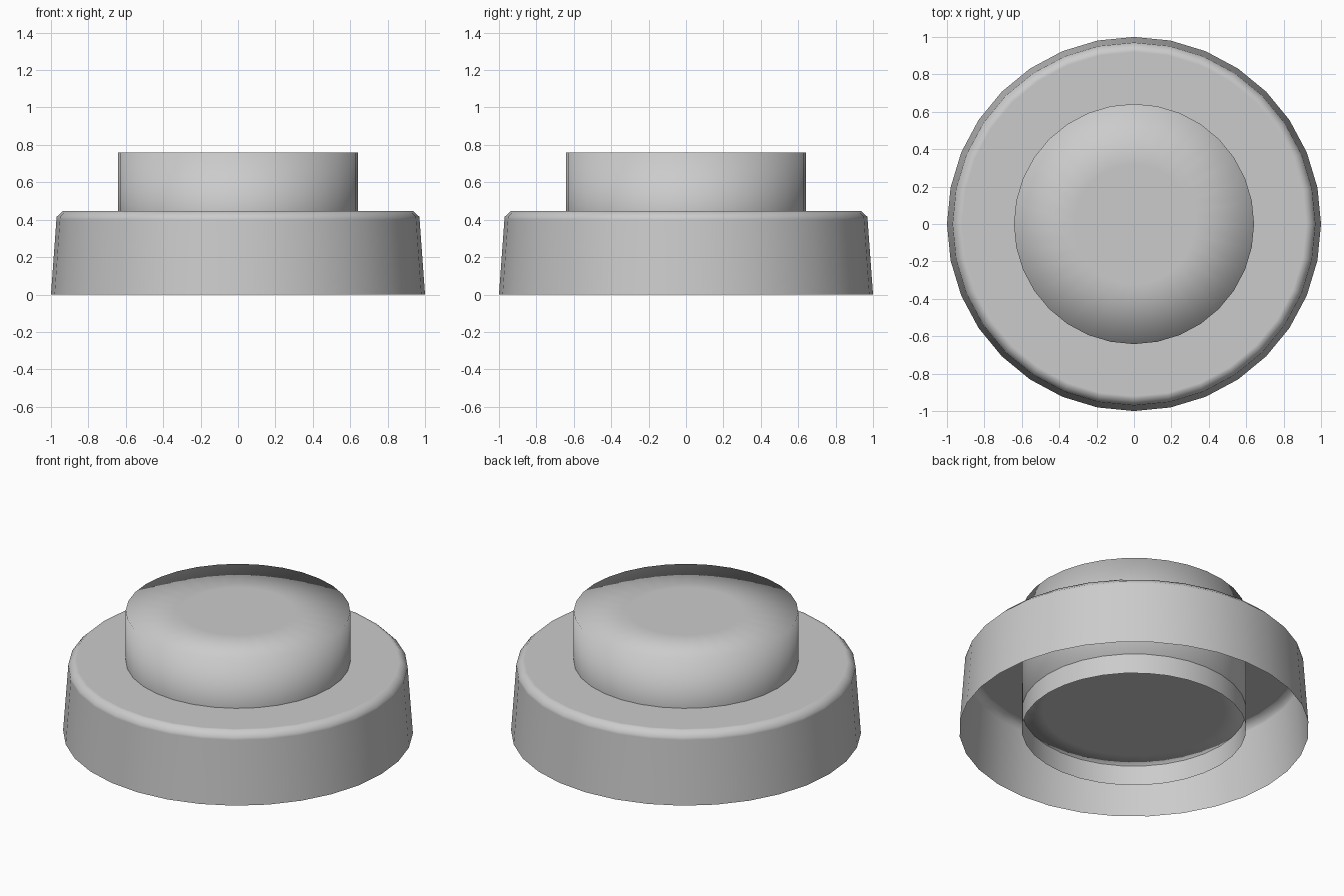
import bpy, bmesh
from math import cos, sin, pi

if "Cube" in bpy.data.objects:
    bpy.data.objects.remove(bpy.data.objects["Cube"])

SIDES = 32


def lathe(name, profile, cap_start=False, cap_end=False):
    """Spin (radius, z) points, listed bottom to top, around the z axis."""
    bm = bmesh.new()
    rings = [[bm.verts.new((r * cos(2 * pi * i / SIDES), r * sin(2 * pi * i / SIDES), z))
              for i in range(SIDES)] for r, z in profile]
    for low, high in zip(rings, rings[1:]):
        for i in range(SIDES):
            j = (i + 1) % SIDES
            bm.faces.new((low[i], low[j], high[j], high[i]))
    if cap_start:
        bm.faces.new(rings[0][::-1])
    if cap_end:
        bm.faces.new(rings[-1])
    for f in bm.faces:
        f.smooth = True
    mesh = bpy.data.meshes.new(name)
    bm.to_mesh(mesh)
    bm.free()
    obj = bpy.data.objects.new(name, mesh)
    bpy.context.collection.objects.link(obj)
    return obj


# Outer skirt: open below, slightly tapered, softened upper edge, flat top ring
lathe("outer_skirt", [(1.0, 0), (0.971, 0.40), (0.97, 0.415), (0.937, 0.447),
                      (0.92, 0.447), (0.642, 0.447)])

# Central button: closed, with normals flowing smoothly over both rims
lathe("centre_button", [(0.52, 0.126), (0.642, 0.126), (0.642, 0.76), (0.32, 0.76)],
      cap_start=True, cap_end=True)

# Short open collar below the button, reaching the ground
lathe("lower_collar", [(0.642, 0), (0.642, 0.126)])
